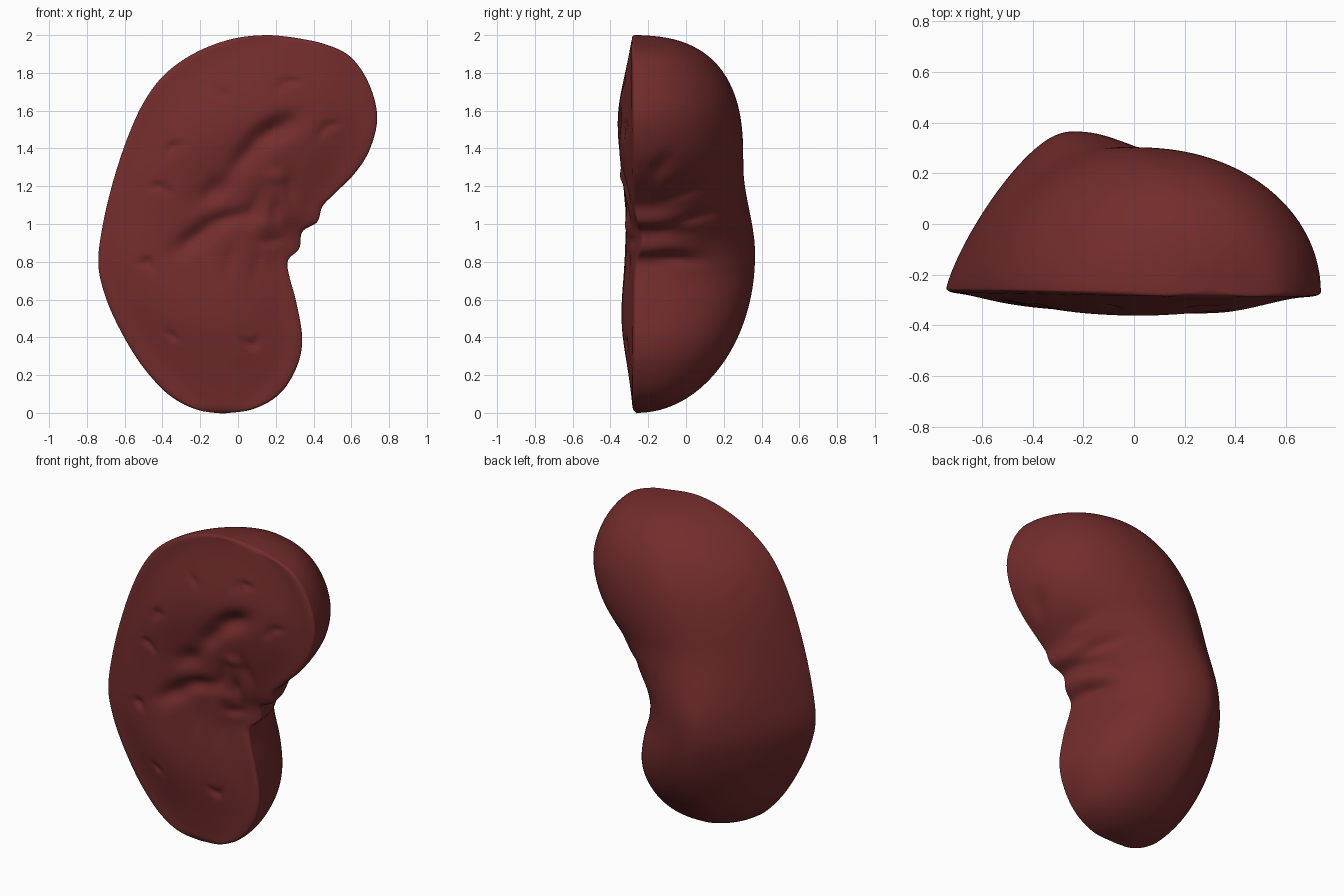
import bpy, bmesh, math
from mathutils import Vector

if "Cube" in bpy.data.objects:
    bpy.data.objects.remove(bpy.data.objects["Cube"])

# Rim outline (x, z), both sides running from the top pole to the bottom pole
LEFT = [(0.30, 1.987), (0.15, 2.0), (-0.03, 1.98), (-0.22, 1.91), (-0.38, 1.80), (-0.49, 1.66),
        (-0.58, 1.47), (-0.66, 1.23), (-0.715, 1.0), (-0.74, 0.80), (-0.71, 0.64), (-0.64, 0.47),
        (-0.53, 0.28), (-0.41, 0.135), (-0.31, 0.058), (-0.20, 0.012), (-0.08, -0.004)]
RIGHT = [(0.30, 1.987), (0.45, 1.955), (0.59, 1.89), (0.69, 1.75), (0.737, 1.57), (0.70, 1.40),
         (0.62, 1.27), (0.50, 1.15), (0.445, 1.09), (0.42, 1.01), (0.34, 0.96), (0.325, 0.87),
         (0.265, 0.81), (0.27, 0.73), (0.31, 0.58), (0.340, 0.39), (0.31, 0.24), (0.22, 0.10),
         (0.08, 0.020), (-0.08, -0.004)]
# Dents in the cut face: x, z, half length, half width, angle in degrees, depth
DENTS = [(0.20, 1.50, .12, .055, 30, .065), (0.05, 1.37, .12, .05, 50, .045),
         (-0.12, 1.18, .10, .055, 35, .035), (-0.22, 0.93, .13, .05, 35, .05),
         (-0.05, 1.03, .12, .04, 15, .03), (0.09, 1.10, .04, .10, -20, .025),
         (0.28, 1.20, .03, .08, 10, .02), (0.20, 1.07, .025, .06, 0, .02),
         (0.18, 0.91, .06, .025, 10, .015), (-0.04, 0.82, .10, .03, 75, .010),
         (0.10, 0.80, .10, .03, 85, .008), (0.14, 0.99, .05, .04, 0, -.012),
         (0.20, 1.25, .05, .03, 0, -.015)]
PITS = [(-0.08, 1.69, -50), (0.23, 1.73, 60), (0.29, 1.755, 0), (0.50, 1.525, 10), (0.45, 1.49, 60),
        (-0.33, 1.415, 10), (-0.36, 1.39, 60), (-0.39, 1.18, -40), (-0.43, 1.20, 10),
        (-0.49, 0.80, 20), (-0.47, 0.78, -60), (-0.35, 0.41, -35), (0.05, 0.37, -30), (0.09, 0.37, 60)]
DENTS += [(x, z, .035, .014, a, .02) for x, z, a in PITS]
# Creases in the hollow side: y, z, half length, half width, angle, depth
CREASES = [(-0.14, 1.30, .09, .04, 50, .025), (-0.02, 1.16, .12, .03, 20, .02),
           (0.03, 1.03, .15, .025, 18, .025), (-0.05, 0.82, .12, .03, -8, .02)]
STATIONS, AROUND = 170, 160


def resample(pts, n):
    """Smooth curve through the points, split into n equal lengths."""
    p = [Vector(q) for q in pts]
    p = [2 * p[0] - p[1]] + p + [2 * p[-1] - p[-2]]
    fine = []
    for i in range(1, len(p) - 2):
        a, b, c, d = p[i - 1:i + 3]
        for k in range(24):
            t = k / 24
            fine.append(0.5 * (2 * b + (c - a) * t + (2 * a - 5 * b + 4 * c - d) * t * t
                               + (3 * b - a - 3 * c + d) * t ** 3))
    fine.append(p[-2])
    run = [0]
    for a, b in zip(fine, fine[1:]):
        run.append(run[-1] + (b - a).length)
    out, i = [], 0
    for k in range(n + 1):
        target = run[-1] * k / n
        while i < len(fine) - 2 and run[i + 1] < target:
            i += 1
        out.append(fine[i].lerp(fine[i + 1], (target - run[i]) / (run[i + 1] - run[i])))
    return out


def smooth(a, b, v):
    t = min(1, max(0, (v - a) / (b - a)))
    return t * t * (3 - 2 * t)


def gauss(x, z, cx, cz, rx, rz, deg=0):
    c, s = math.cos(math.radians(deg)), math.sin(math.radians(deg))
    u, v = (x - cx) * c + (z - cz) * s, (z - cz) * c - (x - cx) * s
    return math.exp(-(u / rx) ** 2 - (v / rz) ** 2)


def dents(table, x, z):
    return sum(d * gauss(x, z, cx, cz, rx, rz, g) for cx, cz, rx, rz, g, d in table)


def arch(q, p):
    """Superellipse height at q from 0 (crest) to 1 (edge)."""
    return max(0, 1 - min(1, abs(q)) ** p) ** (1 / p)


def ridge(z):
    """Height of the rounded back above the rim."""
    crest = 0.625 - 0.06 * smooth(0.85, 1.3, z)
    if z < 0.83:
        return crest * arch((0.83 - z) / 0.83, 2)
    return crest * arch(max(0, z - 1.35) / 0.64, 2.5)


left, right = resample(LEFT, STATIONS), resample(RIGHT, STATIONS)
# Fold-free version of the right outline, used away from the cut face
plain = [p.copy() for p in right]
for _ in range(120):
    plain = [plain[0]] + [(a + 2 * b + c) / 4 for a, b, c in zip(plain, plain[1:], plain[2:])] + [plain[-1]]
plain = [r.lerp(s, smooth(0.6, 0.8, r.y) * (1 - smooth(1.1, 1.3, r.y)))
         - Vector((0.035 * gauss(0, r.y, 0, 0.9, 1, 0.16), 0)) for r, s in zip(right, plain)]

bm = bmesh.new()
rings = []
for k in range(STATIONS + 1):
    lp, rp = left[k], plain[k]
    mid = (lp + rp) / 2
    high = ridge(mid.y)
    along = math.sin(math.pi * k / STATIONS)
    full_left = 1.25 + 0.4 * smooth(0.8, 1.5, mid.y) + 0.35 * (1 - smooth(0.1, 0.8, mid.y))
    full_right = 2.0 + 0.3 * (1 - smooth(0.4, 0.9, mid.y))
    ring = []
    for j in range(AROUND):
        a = 2 * math.pi * j / AROUND
        w = math.cos(a)
        back = math.sin(a) >= 0
        soft = (math.sqrt(w * w + 0.04) - 0.2) / (math.sqrt(1.04) - 0.2)
        lift = 0
        if back:
            lift = arch(w, full_right) if w > 0 else arch(soft, full_left)
        pos = mid + (rp - lp) / 2 * w
        pos += (right[k] - rp) * max(0, w) ** 3 * (1 - smooth(0.15, 0.7, lift))
        x, z = pos
        y = -0.262 - 0.01 * x + 0.04 * gauss(x, z, 0.36, 0.9, 0.13, 0.13)
        if back:                  # rounded back with creases in the hollow
            y += high * lift
            if w > 0:
                x -= smooth(0.2, 0.7, w) * smooth(0.05, 0.2, lift) * dents(CREASES, y, z)
        else:                     # cut face with lip, slight bulge and dents
            edge = 1 - w * w
            inner = smooth(0.15, 0.9, edge * along)
            bulge = 0.035 + 0.045 * gauss(0, z, 0, 1.55, 1, .32) + 0.03 * gauss(0, z, 0, 0.45, 1, .3)
            y -= 0.022 * smooth(0, 0.25, along) * math.sqrt(max(0, 1 - abs(w) ** 14))
            y -= bulge * inner
            y += min(1, edge * 4) * dents(DENTS, x, z)
        ring.append(bm.verts.new((x, y, z)))
    rings.append(ring)
for r0, r1 in zip(rings, rings[1:]):
    for j in range(AROUND):
        n = (j + 1) % AROUND
        bm.faces.new((r0[j], r0[n], r1[n], r1[j]))

# Close the two poles
for ring in (rings[0], rings[-1]):
    bmesh.ops.pointmerge(bm, verts=ring, merge_co=sum((v.co for v in ring), Vector()) / AROUND)
bmesh.ops.remove_doubles(bm, verts=bm.verts, dist=1e-5)
bmesh.ops.recalc_face_normals(bm, faces=bm.faces)

mesh = bpy.data.meshes.new("kidney_half")
bm.to_mesh(mesh)
bm.free()
mesh.shade_smooth()
kidney = bpy.data.objects.new("kidney_half", mesh)
bpy.context.collection.objects.link(kidney)

mat = bpy.data.materials.new("dark red flesh")
mat.diffuse_color = (0.17, 0.025, 0.025, 1)
mat.use_nodes = True
mat.node_tree.nodes["Principled BSDF"].inputs["Base Color"].default_value = mat.diffuse_color
mesh.materials.append(mat)

# Relax the surface a little
relax = kidney.modifiers.new("relax", 'SMOOTH')
relax.factor = 0.5
relax.iterations = 3
